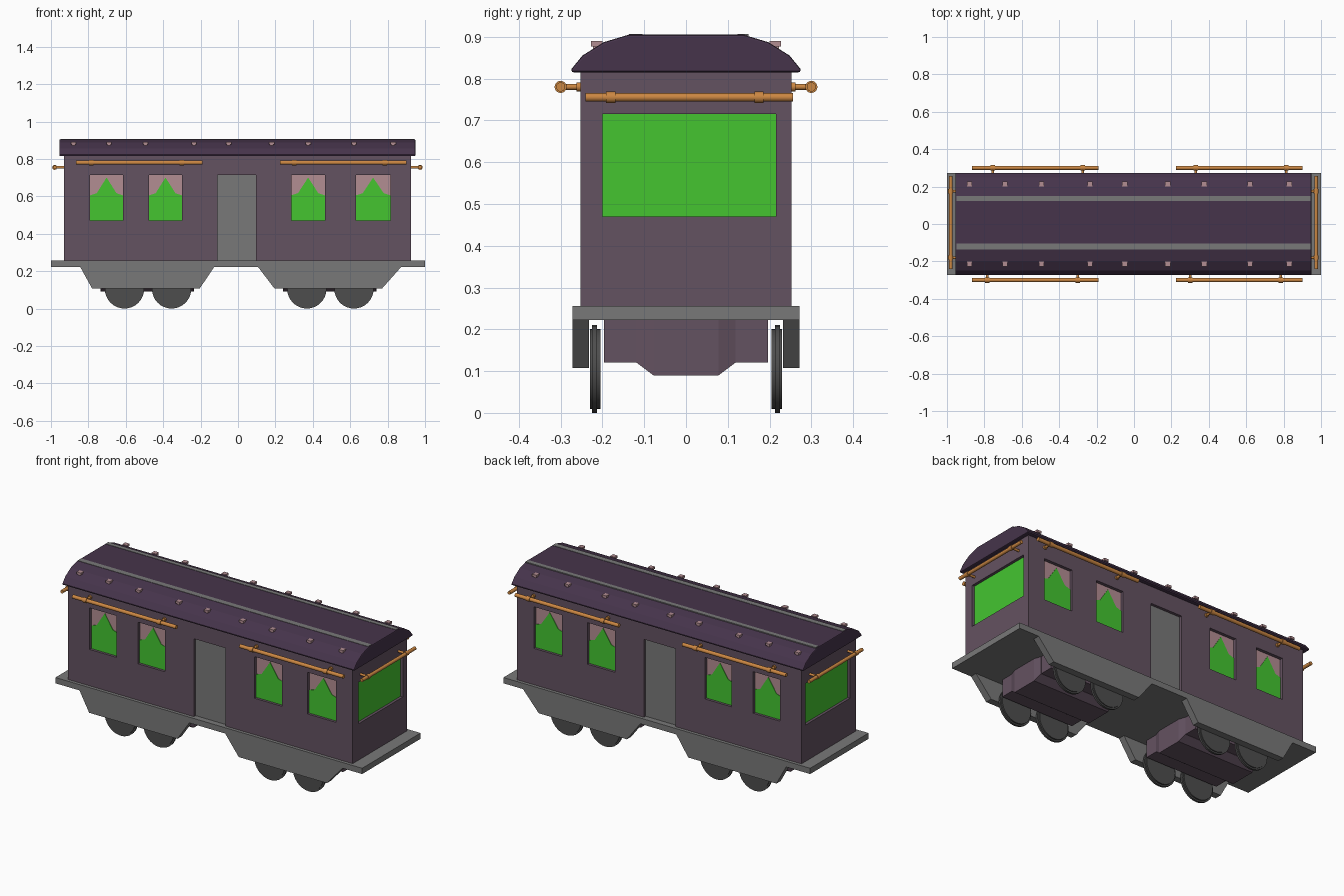
import bpy, bmesh, math
from mathutils import Vector

if "Cube" in bpy.data.objects:
    bpy.data.objects.remove(bpy.data.objects["Cube"])


def mat(name, r, g, b):
    m = bpy.data.materials.new(name)
    m.diffuse_color = (r, g, b, 1)
    m.use_nodes = True
    m.node_tree.nodes["Principled BSDF"].inputs["Base Color"].default_value = m.diffuse_color
    return m


PLUM = mat("plum wall", 0.127, 0.084, 0.119)
ROOF = mat("dark purple roof", 0.061, 0.034, 0.070)
GREY = mat("grey metal", 0.190, 0.190, 0.190)
DARK = mat("dark wheel", 0.075, 0.075, 0.075)
GREEN = mat("green glass", 0.058, 0.560, 0.030)
PINK = mat("dusty pink", 0.450, 0.270, 0.290)
COPPER = mat("copper", 0.600, 0.242, 0.055)


def finish(name, bm, m, smooth=False):
    bmesh.ops.recalc_face_normals(bm, faces=bm.faces)
    me = bpy.data.meshes.new(name)
    bm.to_mesh(me)
    bm.free()
    me.materials.append(m)
    ob = bpy.data.objects.new(name, me)
    bpy.context.collection.objects.link(ob)
    if smooth:
        bpy.ops.object.select_all(action='DESELECT')
        ob.select_set(True)
        bpy.context.view_layer.objects.active = ob
        bpy.ops.object.shade_smooth_by_angle(angle=math.radians(40))
    return ob


def add_box(bm, x0, x1, y0, y1, z0, z1):
    vs = bmesh.ops.create_cube(bm, size=1)["verts"]
    for v in vs:
        v.co = Vector((x1 if v.co.x > 0 else x0, y1 if v.co.y > 0 else y0,
                       z1 if v.co.z > 0 else z0))


def add_prism(bm, pts, axis, a, b):
    """Extrude a 2D outline along x (points are y,z) or y (points are x,z)."""
    def place(p, t):
        return (t, p[0], p[1]) if axis == "x" else (p[0], t, p[1])
    lo = [bm.verts.new(place(p, a)) for p in pts]
    hi = [bm.verts.new(place(p, b)) for p in pts]
    bm.faces.new(lo)
    bm.faces.new(hi[::-1])
    for i in range(len(pts)):
        j = (i + 1) % len(pts)
        bm.faces.new((lo[i], lo[j], hi[j], hi[i]))


def add_rod(bm, p, q, r, seg=16):
    p, q = Vector(p), Vector(q)
    d = q - p
    mtx = d.to_track_quat('Z', 'Y').to_matrix().to_4x4()
    mtx.translation = (p + q) / 2
    bmesh.ops.create_cone(bm, cap_ends=True, segments=seg, radius1=r, radius2=r,
                          depth=d.length, matrix=mtx)


def box(name, m, *dims):
    bm = bmesh.new()
    add_box(bm, *dims)
    return finish(name, bm, m)


X0, X1, W = -0.93, 0.925, 0.253      # body ends and half width
WINDOWS = [(-0.79, -0.615), (-0.475, -0.30), (0.285, 0.465), (0.63, 0.815)]
Z0, Z1, DEEP = 0.47, 0.715, 0.02
DOOR = (-0.11, 0.097)

# body with recessed windows and doors
body = box("body", PLUM, X0, X1, -W, W, 0.24, 0.83)
bm = bmesh.new()
for s in (-1, 1):
    ya, yb = sorted((s * (W - DEEP), s * (W + 0.05)))
    for a, b in WINDOWS:
        add_box(bm, a, b, ya, yb, Z0, Z1)
    add_box(bm, *DOOR, ya, yb, 0.25, Z1)
add_box(bm, X1 - DEEP, X1 + 0.05, -0.20, 0.215, Z0, Z1)
add_box(bm, X0 - 0.05, X0 + DEEP, -0.20, 0.215, Z0, Z1)
cutter = finish("recess_cutter", bm, PLUM)
cutter.hide_render = True
mod = body.modifiers.new("recesses", 'BOOLEAN')
mod.object = cutter
mod.operation = 'DIFFERENCE'
mod.solver = 'EXACT'
bpy.context.view_layer.objects.active = body
bpy.ops.object.modifier_apply(modifier="recesses")
bpy.data.objects.remove(cutter)

# curtains, glass and doors
curtain, glass, door = bmesh.new(), bmesh.new(), bmesh.new()
for s in (-1, 1):
    f = s * (W - DEEP)
    for a, b in WINDOWS:
        c, h = (a + b) / 2, (b - a) / 2
        add_box(curtain, a, b, *sorted((f, f + s * 0.002)), Z0, Z1)
        arch = [(-1, Z0), (1, Z0), (1, 0.605), (0.6, 0.617), (0.35, 0.652), (0, 0.70),
                (-0.35, 0.652), (-0.6, 0.617), (-1, 0.605)]
        add_prism(glass, [(c + h * u, z) for u, z in arch], "y", f + s * 0.001, f + s * 0.005)
    add_box(door, *DOOR, *sorted((f, f + s * 0.004)), 0.25, Z1)
for xe, s in ((X0 + DEEP, -1), (X1 - DEEP, 1)):
    add_box(glass, *sorted((xe, xe + s * 0.004)), -0.20, 0.215, Z0, Z1)
finish("curtains", curtain, PINK)
finish("window_glass", glass, GREEN)
finish("doors", door, GREY)

# roof
half = [(0.274, 0.815), (0.274, 0.823), (0.248, 0.855), (0.197, 0.887), (0.137, 0.905)]
bm = bmesh.new()
add_prism(bm, half + [(-y, z) for y, z in half[::-1]], "x", -0.955, 0.948)
roof = finish("roof", bm, ROOF)
bev = roof.modifiers.new("soft_edge", 'BEVEL')
bev.width = 0.005
bev.segments = 2
bev.limit_method = 'ANGLE'
bev.angle_limit = math.radians(50)

# flat strips and studs on the roof
bm = bmesh.new()
for y0, y1 in ((-0.136, -0.104), (0.123, 0.149)):
    add_box(bm, -0.95, 0.943, y0, y1, 0.899, 0.907)
finish("roof_strips", bm, GREY)
bm = bmesh.new()
for x in (-0.88, -0.69, -0.495, -0.235, -0.05, 0.18, 0.375, 0.62, 0.83):
    for s in (-1, 1):
        add_box(bm, x - 0.014, x + 0.014, *sorted((s * 0.20, s * 0.227)), 0.877, 0.89)
        add_box(bm, x - 0.008, x + 0.008, *sorted((s * 0.205, s * 0.222)), 0.86, 0.88)
finish("roof_studs", bm, PINK)

# copper hand rails on the sides and ends
bm = bmesh.new()
for s in (-1, 1):
    posts = (-0.785, -0.30, 0.30, 0.785) if s < 0 else (-0.755, -0.275, 0.33, 0.815)
    for a, b in ((-0.865, -0.19), (0.225, 0.90)):
        add_rod(bm, (a, s * 0.30, 0.78), (b, s * 0.30, 0.78), 0.011)
    for x in posts:
        add_rod(bm, (x, s * 0.24, 0.78), (x, s * 0.30, 0.78), 0.007)
        add_rod(bm, (x - 0.012, s * 0.30, 0.78), (x + 0.012, s * 0.30, 0.78), 0.0145)
        add_rod(bm, (x, s * 0.25, 0.78), (x, s * 0.262, 0.78), 0.011)
for xe, xr in ((X0, -0.98), (X1, 0.974)):
    add_rod(bm, (xr, -0.24, 0.755), (xr, 0.256, 0.755), 0.010)
    for y in (-0.18, 0.175):
        add_rod(bm, (xe, y, 0.755), (xr, y, 0.755), 0.007)
        add_rod(bm, (xr, y - 0.011, 0.755), (xr, y + 0.011, 0.755), 0.0135)
finish("hand_rails", bm, COPPER, True)

# floor platform
box("platform", GREY, -1, 1, -0.272, 0.272, 0.222, 0.256)

# bogies: side frames, underfloor blocks and wheels
frames, blocks, wheels = bmesh.new(), bmesh.new(), bmesh.new()
for c in (-0.485, 0.49):
    k = 1 if c > 0 else -1
    for s in (-1, 1):
        outline = [(0.385, 0.225), (0.28, 0.107), (-0.295, 0.107), (-0.385, 0.225)]
        outline[0] = (0.385, 0.225) if k > 0 else (0.36, 0.225)
        outline[3] = (-0.385, 0.225) if k > 0 else (-0.36, 0.225)
        add_prism(frames, [(c + x, z) for x, z in outline], "y", s * 0.232, s * 0.272)
    add_box(blocks, c - 0.235, c + 0.235, -0.196, 0.196, 0.121, 0.225)
    hull = [blocks.verts.new((c + i * x, j * y, z)) for i in (-1, 1) for j in (-1, 1)
            for x, y, z in ((0.25, 0.078, 0.09), (0.25, 0.078, 0.225),
                            (0.237, 0.118, 0.12), (0.237, 0.118, 0.225))]
    bmesh.ops.convex_hull(blocks, input=hull)
    for x in (c - 0.122, c + 0.13):
        for s in (-1, 1):
            add_rod(wheels, (x, s * 0.205, 0.105), (x, s * 0.230, 0.105), 0.096, 32)
            add_rod(wheels, (x, s * 0.213, 0.105), (x, s * 0.225, 0.105), 0.105, 32)
finish("bogie_frames", frames, GREY)
finish("underfloor_blocks", blocks, PLUM)
finish("wheels", wheels, DARK, True)
